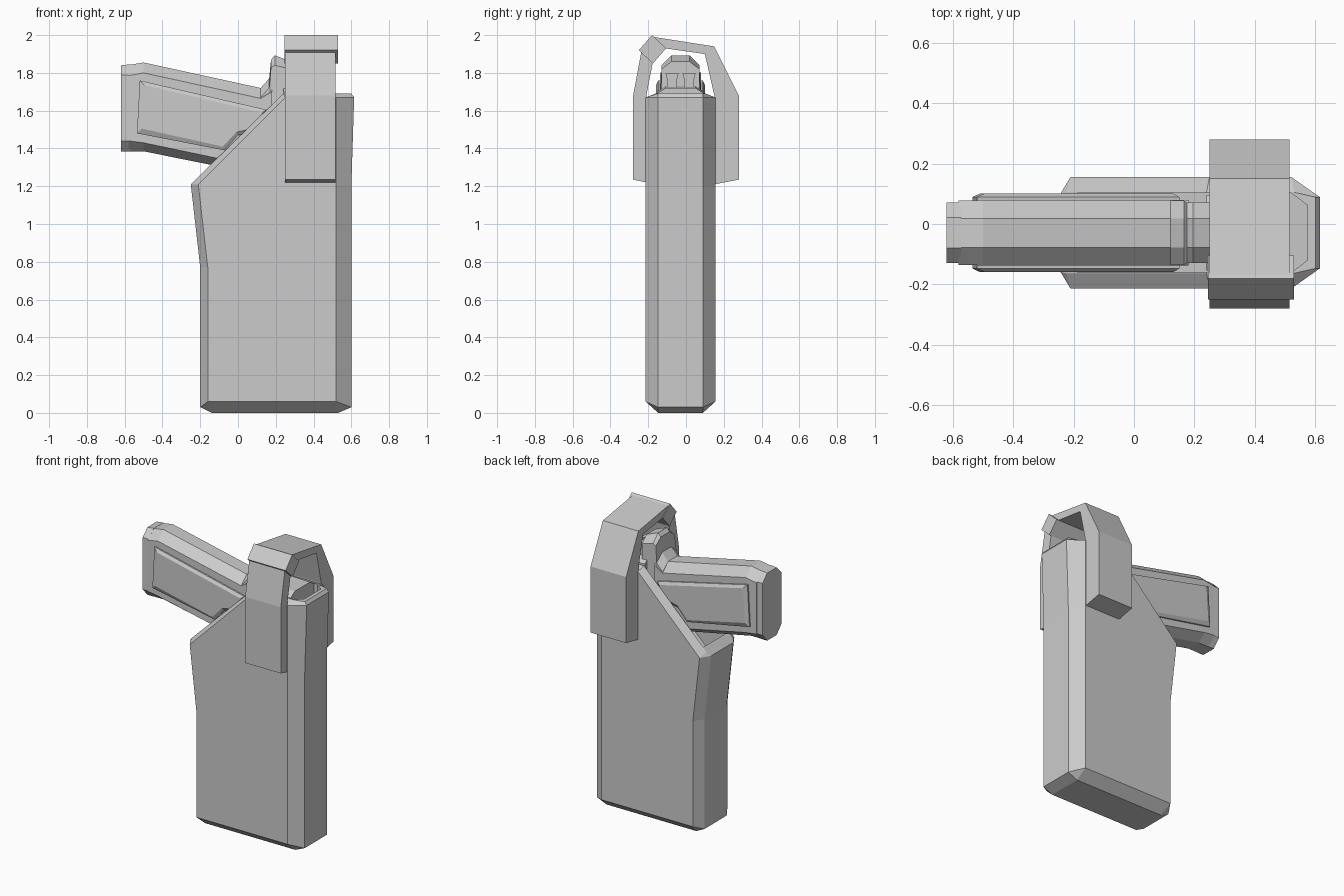
import bpy, bmesh

CY = -0.029  # centre plane of holster and pistol


def loft(name, loops):
    """Skin matching point loops and cap both ends."""
    bm = bmesh.new()
    rings = [[bm.verts.new(p) for p in loop] for loop in loops]
    n = len(rings[0])
    for a, b in zip(rings, rings[1:]):
        for i in range(n):
            j = (i + 1) % n
            bm.faces.new((a[i], a[j], b[j], b[i]))
    bm.faces.new(rings[0][::-1])
    bm.faces.new(rings[-1])
    bmesh.ops.remove_doubles(bm, verts=bm.verts, dist=0.0005)
    bmesh.ops.recalc_face_normals(bm, faces=bm.faces)
    me = bpy.data.meshes.new(name)
    bm.to_mesh(me)
    bm.free()
    ob = bpy.data.objects.new(name, me)
    bpy.context.collection.objects.link(ob)
    return ob


def pouch_loop(stations):
    """Stations (x, half width, z) from left to right, mirrored across CY."""
    near = [(x, CY - w, z) for x, w, z in stations]
    far = [(x, CY + w, z) for x, w, z in reversed(stations)]
    return near + far


def octagon(x, bot, lo, up, top, flat, wide, lean=0.0):
    """Chamfered upright section at x; lean shifts the upper points in x."""
    half = [(flat, bot, 0), (wide, lo, 0), (wide, up, lean), (flat, top, lean)]
    return ([(x + s, CY + w, z) for w, z, s in half] +
            [(x + s, CY - w, z) for w, z, s in reversed(half)])


def prism_x(name, pts, x0, x1):
    return loft(name, [[(x, y, z) for y, z in pts] for x in (x0, x1)])


# Holster pouch: chamfered base, bent left edge, sloping open rim
E, S = 0.118, 0.185
rim = [(-0.20, 0.128, 1.26), (-0.18, 0.132, 1.28), (0.24, 0.132, 1.69),
       (0.52, 0.132, 1.69), (0.575, 0.09, 1.69)]
loft("holster_pouch", [pouch_loop(s) for s in (
    [(-0.14, E, 0), (-0.14, E, 0), (0.25, E, 0), (0.53, E, 0), (0.53, E, 0)],
    [(-0.20, E, 0.03), (-0.16, S, 0.06), (0.25, S, 0.06), (0.52, S, 0.06), (0.60, E, 0.03)],
    [(-0.20, E, 0.77), (-0.16, S, 0.77), (0.25, S, 0.77), (0.52, S, 1.20), (0.60, E, 1.20)],
    [(-0.25, E, 1.21), (-0.21, S, 1.21), (0.25, S, 1.67), (0.52, S, 1.67), (0.615, E, 1.67)],
    [(-0.235, 0.132, 1.225), (-0.225, 0.134, 1.235), (0.24, 0.134, 1.69),
     (0.53, 0.134, 1.69), (0.60, E, 1.69)],
    rim,
    [(x, w, z - 0.3) for x, w, z in rim])])

# Pistol grip, sloping down into the pouch
loft("pistol_grip", [
    octagon(-0.58, 1.385, 1.44, 1.785, 1.842, 0.048, 0.106),
    octagon(-0.50, 1.385, 1.43, 1.80, 1.855, 0.048, 0.108),
    octagon(0.12, 1.26, 1.30, 1.665, 1.72, 0.048, 0.108),
    octagon(0.18, 1.25, 1.29, 1.70, 1.77, 0.048, 0.108)])
loft("grip_end_cap", [
    octagon(-0.62, 1.385, 1.44, 1.79, 1.84, 0.05, 0.10),
    octagon(-0.572, 1.385, 1.44, 1.79, 1.845, 0.05, 0.10)])

# Raised grip panels on both sides
outer = [(-0.52, 1.76), (-0.535, 1.48), (-0.07, 1.39), (0.0, 1.47), (0.12, 1.50), (0.15, 1.605)]
inner = [(-0.495, 1.735), (-0.51, 1.505), (-0.08, 1.41), (-0.01, 1.485), (0.11, 1.515), (0.13, 1.59)]
for side, name in ((-1, "grip_panel_front"), (1, "grip_panel_back")):
    loft(name, [[(x, CY + side * 0.10, z) for x, z in outer],
                [(x, CY + side * 0.118, z) for x, z in outer],
                [(x, CY + side * 0.130, z) for x, z in inner]])

# Rear of the pistol frame and slide above the rim
loft("slide_rear", [
    octagon(0.12, 1.50, 1.55, 1.67, 1.72, 0.048, 0.106),
    octagon(0.165, 1.50, 1.55, 1.72, 1.77, 0.048, 0.106),
    octagon(0.175, 1.50, 1.55, 1.83, 1.87, 0.048, 0.10),
    octagon(0.195, 1.50, 1.55, 1.84, 1.893, 0.048, 0.10),
    octagon(0.28, 1.50, 1.55, 1.82, 1.86, 0.048, 0.10)])
loft("slide_body", [
    octagon(0.24, 1.40, 1.45, 1.70, 1.73, 0.08, 0.125),
    octagon(0.50, 1.40, 1.45, 1.69, 1.72, 0.08, 0.125)])

# Twin sight posts
for side, name in ((-1, "sight_post_front"), (1, "sight_post_back")):
    y = CY + 0.045 * side
    prism_x(name, [(y - 0.025, 1.68), (y + 0.025, 1.68), (y + 0.025, 1.76),
                   (y + 0.035, 1.80), (y - 0.035, 1.80), (y - 0.025, 1.76)], 0.27, 0.36)

# Retaining strap: near half, far half over the top, and the folded clasp
prism_x("strap_front", [(-0.28, 1.235), (-0.28, 1.68), (-0.235, 1.92),
                        (-0.175, 1.86), (-0.21, 1.68), (-0.21, 1.22)], 0.25, 0.515)
prism_x("strap_back", [(0.28, 1.235), (0.28, 1.68), (0.15, 1.94), (-0.17, 1.99),
                       (-0.11, 1.93), (0.10, 1.90), (0.15, 1.68), (0.15, 1.21)], 0.25, 0.515)
prism_x("strap_clasp", [(-0.25, 1.92), (-0.18, 2.0), (-0.105, 1.93), (-0.175, 1.85)], 0.245, 0.53)
